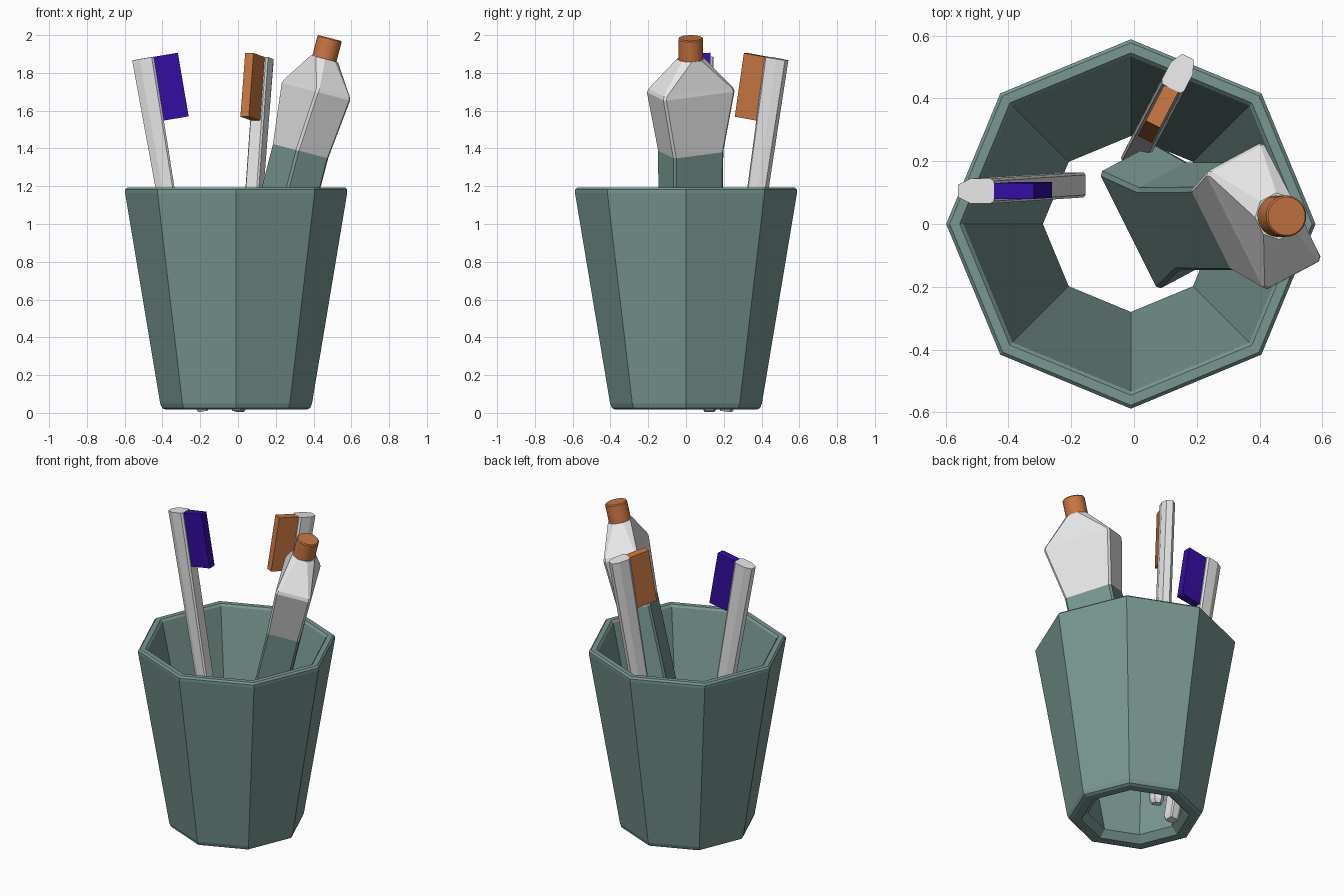
import bpy, bmesh, math
from mathutils import Vector as V

if "Cube" in bpy.data.objects:
    bpy.data.objects.remove(bpy.data.objects["Cube"])


def mat(name, rgb):
    m = bpy.data.materials.new(name)
    m.diffuse_color = (*rgb, 1)
    m.use_nodes = True
    m.node_tree.nodes["Principled BSDF"].inputs["Base Color"].default_value = m.diffuse_color
    return m


TEAL = mat("muted teal", (0.19, 0.31, 0.285))
WHITE = mat("white plastic", (0.8, 0.8, 0.8))
ORANGE = mat("burnt orange", (0.58, 0.18, 0.055))
PURPLE = mat("deep purple", (0.035, 0.004, 0.36))


def loft(name, rings, mats, band=None, closed=False):
    """Skin a list of point rings; band(i) gives the material index of span i."""
    bm = bmesh.new()
    vs = [[bm.verts.new(p) for p in r] for r in rings]
    n, count = len(rings[0]), len(rings)
    for i in range(count if closed else count - 1):
        a, b = vs[i], vs[(i + 1) % count]
        for j in range(n):
            k = (j + 1) % n
            f = bm.faces.new((a[j], a[k], b[k], b[j]))
            f.material_index = band(i) if band else 0
    if not closed:
        bm.faces.new(vs[0]).material_index = band(0) if band else 0
        bm.faces.new(vs[-1]).material_index = band(count - 2) if band else 0
    bmesh.ops.recalc_face_normals(bm, faces=bm.faces[:])
    me = bpy.data.meshes.new(name)
    bm.to_mesh(me)
    bm.free()
    for m in mats:
        me.materials.append(m)
    ob = bpy.data.objects.new(name, me)
    bpy.context.collection.objects.link(ob)
    return ob


def frame(axis, side):
    """Unit axis, side made square to it, and the third direction."""
    u = V(axis).normalized()
    w = V(side)
    w = (w - w.dot(u) * u).normalized()
    return u, w, w.cross(u)


# Cup: eight-sided open tumbler with softened rims and a through hole
profile = [(0.375, 0.018), (0.392, 0.026), (0.402, 0.05), (0.588, 1.165),
           (0.588, 1.182), (0.577, 1.193), (0.545, 1.193), (0.533, 1.18),
           (0.28, 0.06), (0.32, 0.018)]
loft("cup", [[V((r * math.cos(k * math.pi / 4) - 0.01, r * math.sin(k * math.pi / 4), z))
              for k in range(8)] for r, z in profile], [TEAL], closed=True)


# Toothbrushes: tapered handle with chamfered back, bristle block at the head
def toothbrush(name, base, top, facing, colour):
    base, top = V(base), V(top)
    u, d, v = frame(top - base, facing)
    length = (top - base).length

    def section(s, h, w):
        pts = [(h, -w * .8), (h, w * .8), (h * .8, w), (-h * .3, w),
               (-h, w * .5), (-h, -w * .5), (-h * .3, -w), (h * .8, -w)]
        return [base + u * s + d * a + v * b for a, b in pts]

    loft(name + "_handle", [section(0, 0.026, 0.028), section(0.025, 0.036, 0.04),
                            section(length, 0.058, 0.04)], [WHITE])

    def slab(s):
        return [base + u * s + d * a + v * b for a, b in
                ((0.045, -.025), (0.187, -.025), (0.187, .025), (0.045, .025))]

    loft(name + "_bristles", [slab(length - 0.342), slab(length - 0.001)], [colour])


toothbrush("left_toothbrush", (-0.185, 0.125, 0.008), (-0.503, 0.105, 1.876),
           (1, 0, 0), PURPLE)
toothbrush("back_toothbrush", (0.005, 0.215, 0.008), (0.145, 0.482, 1.876),
           (-0.46, -0.89, 0), ORANGE)

# Toothpaste tube: waisted box section, teal below and white above
origin = V((0.335, 0.025, 1.4))
u, w, n = frame((0.25, 0, 0.968), (0.47, -0.88, 0))


def tube_ring(s, a, t, c=0.012):
    pts = [(a, t - c), (a - c, t), (c - a, t), (-a, t - c),
           (-a, c - t), (c - a, -t), (a - c, -t), (a, c - t)]
    return [origin + u * s + w * p + n * q for p, q in pts]


loft("paste_tube",
     [tube_ring(-1.08, 0.19, 0.085), tube_ring(-1.05, 0.21, 0.105),
      tube_ring(-0.72, 0.147, 0.098), tube_ring(-0.015, 0.149, 0.099),
      tube_ring(0.31, 0.212, 0.107), tube_ring(0.33, 0.206, 0.102),
      tube_ring(0.49, 0.068, 0.068, 0.038)],
     [TEAL, WHITE], band=lambda i: 1 if i >= 3 else 0)

# Cap: short round cylinder
N = 24
cap = loft("tube_cap",
           [[origin + u * s + (w * math.cos(k * math.tau / N) + n * math.sin(k * math.tau / N)) * r
             for k in range(N)] for s, r in ((0.485, 0.066), (0.598, 0.066), (0.604, 0.061))],
           [ORANGE])
bpy.context.view_layer.objects.active = cap
cap.select_set(True)
bpy.ops.object.shade_smooth_by_angle(angle=math.radians(35))
